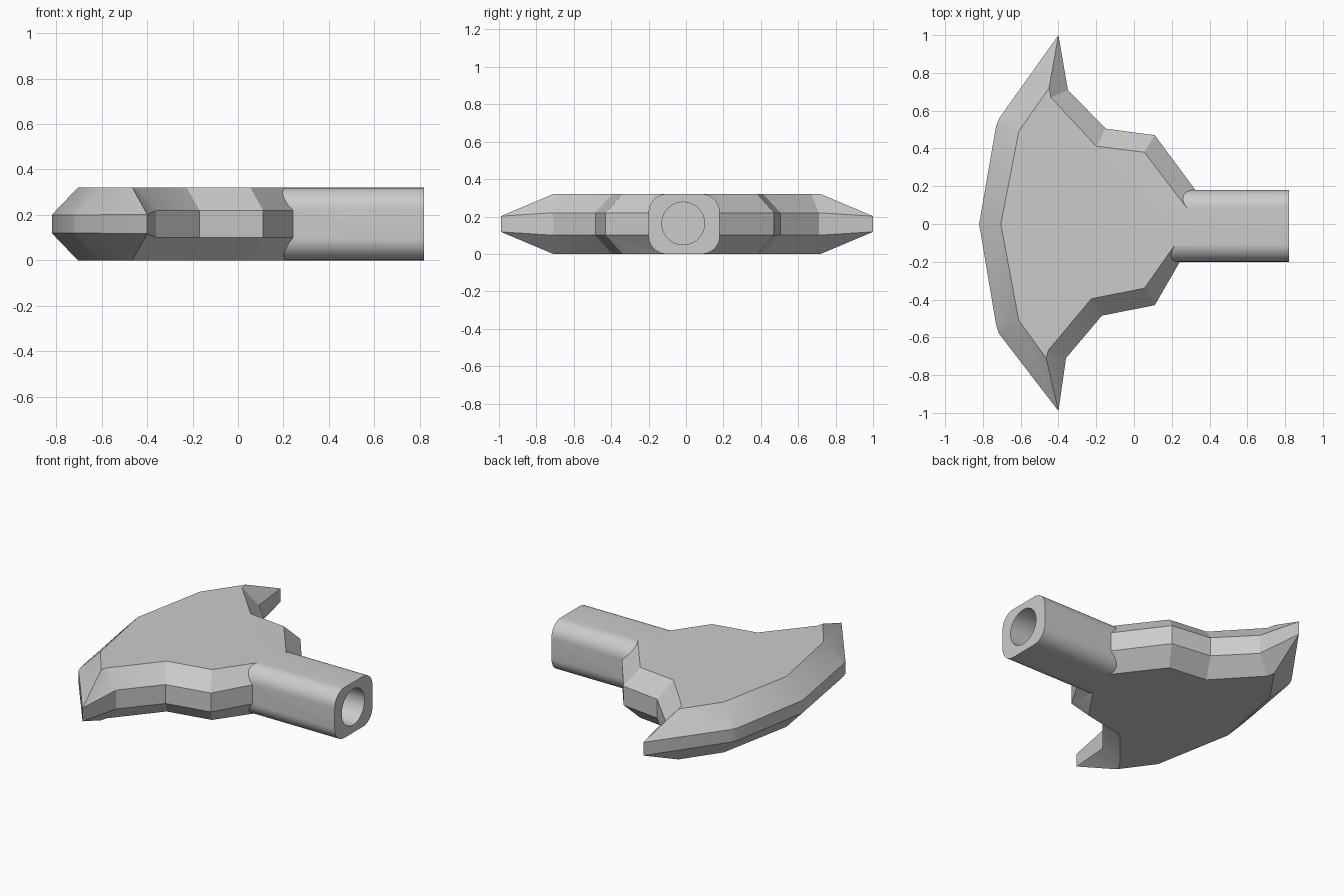
import bpy, bmesh, math
from mathutils import Matrix

if "Cube" in bpy.data.objects:
    bpy.data.objects.remove(bpy.data.objects["Cube"], do_unlink=True)

HEIGHT = 0.32
MID = HEIGHT / 2

metal = bpy.data.materials.new("plain_grey")
metal.use_nodes = True
grey = (0.6, 0.6, 0.6, 1)
metal.diffuse_color = grey
metal.node_tree.nodes["Principled BSDF"].inputs["Base Color"].default_value = grey


def add_object(name, bm):
    bmesh.ops.remove_doubles(bm, verts=bm.verts, dist=0.0005)
    bmesh.ops.recalc_face_normals(bm, faces=bm.faces)
    mesh = bpy.data.meshes.new(name)
    bm.to_mesh(mesh)
    bm.free()
    mesh.materials.append(metal)
    obj = bpy.data.objects.new(name, mesh)
    bpy.context.collection.objects.link(obj)
    return obj


def boolean(obj, other, operation):
    mod = obj.modifiers.new(operation.lower(), 'BOOLEAN')
    mod.operation, mod.solver, mod.object = operation, 'EXACT', other
    bpy.context.view_layer.objects.active = obj
    bpy.ops.object.modifier_apply(modifier=mod.name)
    bpy.data.objects.remove(other, do_unlink=True)


# Axe head: widest outline, flat-face outline and half height of the edge band
outline = [
    ((-0.82, 0.0), (-0.705, 0.0), 0.04),
    ((-0.73, 0.52), (-0.61, 0.49), 0.04),
    ((-0.71, 0.565), (-0.61, 0.49), 0.04),
    ((-0.40, 1.0), (-0.45, 0.72), 0.042),
    ((-0.35, 0.71), (-0.44, 0.67), 0.06),
    ((-0.15, 0.505), (-0.20, 0.412), 0.06),
    ((0.11, 0.47), (0.055, 0.38), 0.06),
    ((0.34, 0.16), (0.28, 0.085), 0.06),
    ((0.26, -0.17), (0.21, -0.12), 0.06),
    ((0.11, -0.43), (0.055, -0.34), 0.06),
    ((-0.17, -0.485), (-0.225, -0.395), 0.06),
    ((-0.36, -0.71), (-0.455, -0.67), 0.06),
    ((-0.40, -0.99), (-0.465, -0.71), 0.042),
    ((-0.715, -0.58), (-0.61, -0.51), 0.04),
    ((-0.73, -0.535), (-0.61, -0.51), 0.04),
]
bm = bmesh.new()
rings = [
    [bm.verts.new((*inner, 0)) for outer, inner, h in outline],
    [bm.verts.new((*outer, MID - h)) for outer, inner, h in outline],
    [bm.verts.new((*outer, MID + h)) for outer, inner, h in outline],
    [bm.verts.new((*inner, HEIGHT)) for outer, inner, h in outline],
]
n = len(outline)
for low, high in zip(rings, rings[1:]):
    for i in range(n):
        j = (i + 1) % n
        bm.faces.new((low[i], low[j], high[j], high[i]))
bm.faces.new(rings[0])
bm.faces.new(rings[-1])
head = add_object("axe_head", bm)

# Socket: box with its four long edges rounded
START, END, CENTRE_Y = 0.1, 0.82, -0.01
bm = bmesh.new()
bmesh.ops.create_cube(bm, size=1, matrix=Matrix.Translation(
    ((START + END) / 2, CENTRE_Y, MID)) @ Matrix.Diagonal((END - START, 0.38, HEIGHT, 1)))
long_edges = [e for e in bm.edges if abs(e.verts[0].co.x - e.verts[1].co.x) > 0.1]
bmesh.ops.bevel(bm, geom=long_edges, offset=0.095, segments=10, profile=0.5, affect='EDGES')
socket = add_object("socket", bm)

# Round hole for the shaft, open at the end of the socket
bm = bmesh.new()
bmesh.ops.create_cone(bm, cap_ends=True, segments=48, radius1=0.114, radius2=0.114, depth=0.6,
                      matrix=Matrix.Translation((END - 0.25, CENTRE_Y - 0.005, MID + 0.003))
                      @ Matrix.Rotation(math.pi / 2, 4, 'Y'))
hole = add_object("shaft_hole_cutter", bm)
hole.hide_render = True

boolean(head, socket, 'UNION')
boolean(head, hole, 'DIFFERENCE')
head.name = "axe_head_with_socket"

bpy.ops.object.select_all(action='DESELECT')
head.select_set(True)
bpy.context.view_layer.objects.active = head
bpy.ops.object.shade_smooth_by_angle(angle=math.radians(20))
